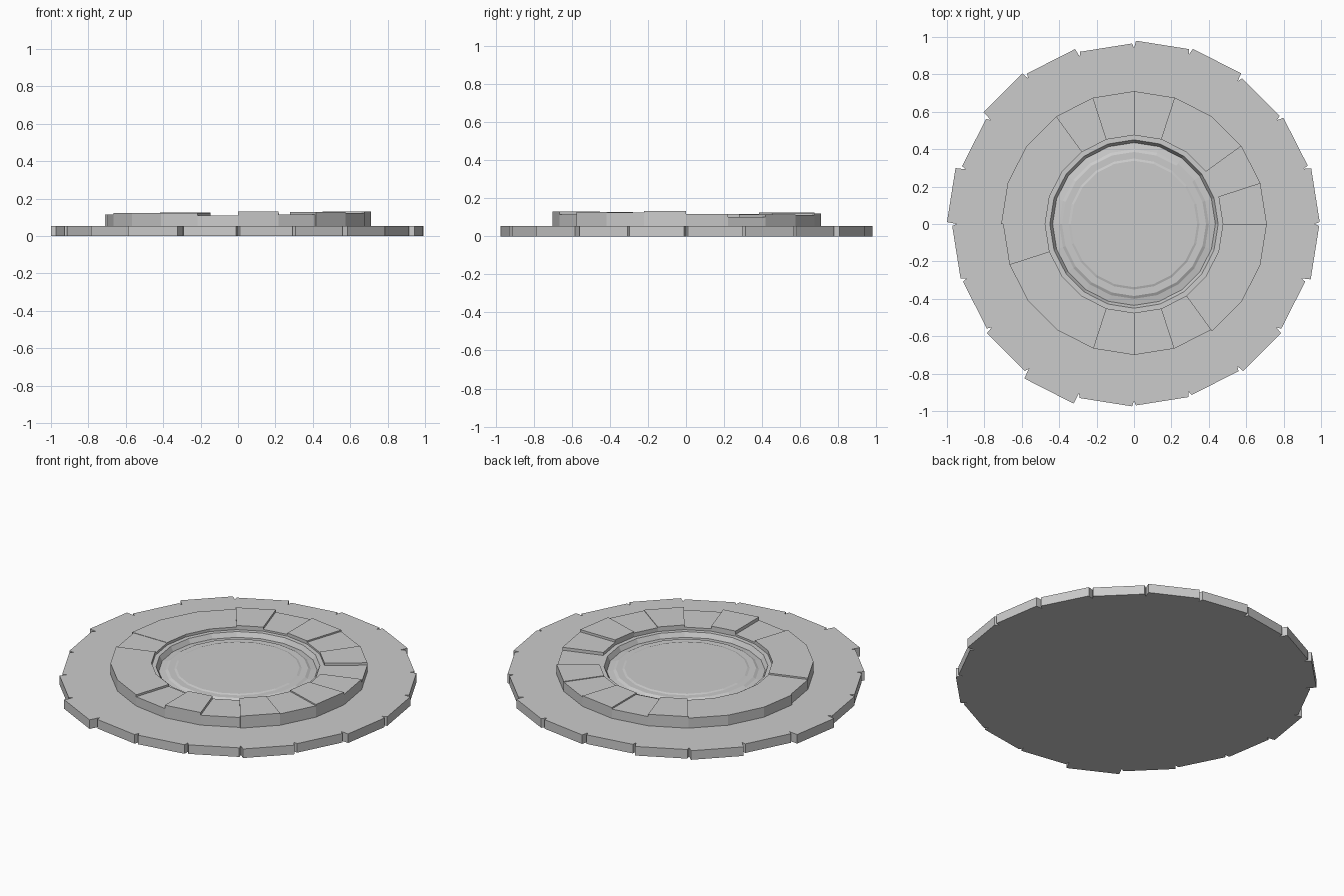
import bpy, bmesh
from math import cos, sin, radians

if "Cube" in bpy.data.objects:
    bpy.data.objects.remove(bpy.data.objects["Cube"])

SIDES = 20
STEP = 360 / SIDES


def polar(r, deg):
    return (r * cos(radians(deg)), r * sin(radians(deg)))


def finish(name, bm):
    bmesh.ops.recalc_face_normals(bm, faces=bm.faces)
    mesh = bpy.data.meshes.new(name)
    bm.to_mesh(mesh)
    bm.free()
    ob = bpy.data.objects.new(name, mesh)
    bpy.context.collection.objects.link(ob)
    return ob


def prism(name, outline, z0, z1):
    bm = bmesh.new()
    low = [bm.verts.new((x, y, z0)) for x, y in outline]
    top = [bm.verts.new((x, y, z1)) for x, y in outline]
    bm.faces.new(low[::-1])
    bm.faces.new(top)
    n = len(outline)
    for i in range(n):
        j = (i + 1) % n
        bm.faces.new((low[i], low[j], top[j], top[i]))
    return finish(name, bm)


# Base plate: uneven rim segments with a small notch at each joint
rim = [.993, .98, .97, .988, .98, .965, .987, 1.003, .97, 1.0,
       .972, .965, .98, 1.013, .975, .97, .965, .98, .966, .99]
outline = []
for i, r in enumerate(rim):
    a = i * STEP
    notch = min(r, rim[i - 1]) - 0.025
    outline += [polar(notch, a), polar(r, a + 0.6), polar(r, a + STEP - 0.6)]
prism("base_plate", outline, 0, 0.055)

# Raised ring of stones with uneven heights
heights = [.118, .10, .115, .111, .12, .111, .125, .116, .116, .116,
           .114, .123, .123, .123, .111, .131, .115, .128, .124, .132]
for i, h in enumerate(heights):
    a, b = i * STEP, (i + 1) * STEP
    r = 0.70 if 10 <= i <= 16 else 0.71
    prism(f"ring_stone_{i + 1}",
          [polar(.475, a), polar(r, a), polar(r, b), polar(.475, b)], 0.055, h)

# Centre medallion: stepped circular profile (radius, height) closed by a flat disc
profile = [(.475, .055), (.475, .10), (.45, .10), (.435, .072), (.40, .078),
           (.385, .086), (.35, .086), (.338, .09)]
bm = bmesh.new()
loops = [[bm.verts.new((*polar(r, i * STEP), z)) for i in range(SIDES)] for r, z in profile]
for lo, hi in zip(loops, loops[1:]):
    for i in range(SIDES):
        j = (i + 1) % SIDES
        bm.faces.new((lo[i], lo[j], hi[j], hi[i]))
bm.faces.new(loops[-1])
bm.faces.new(loops[0][::-1])
finish("centre_medallion", bm)
